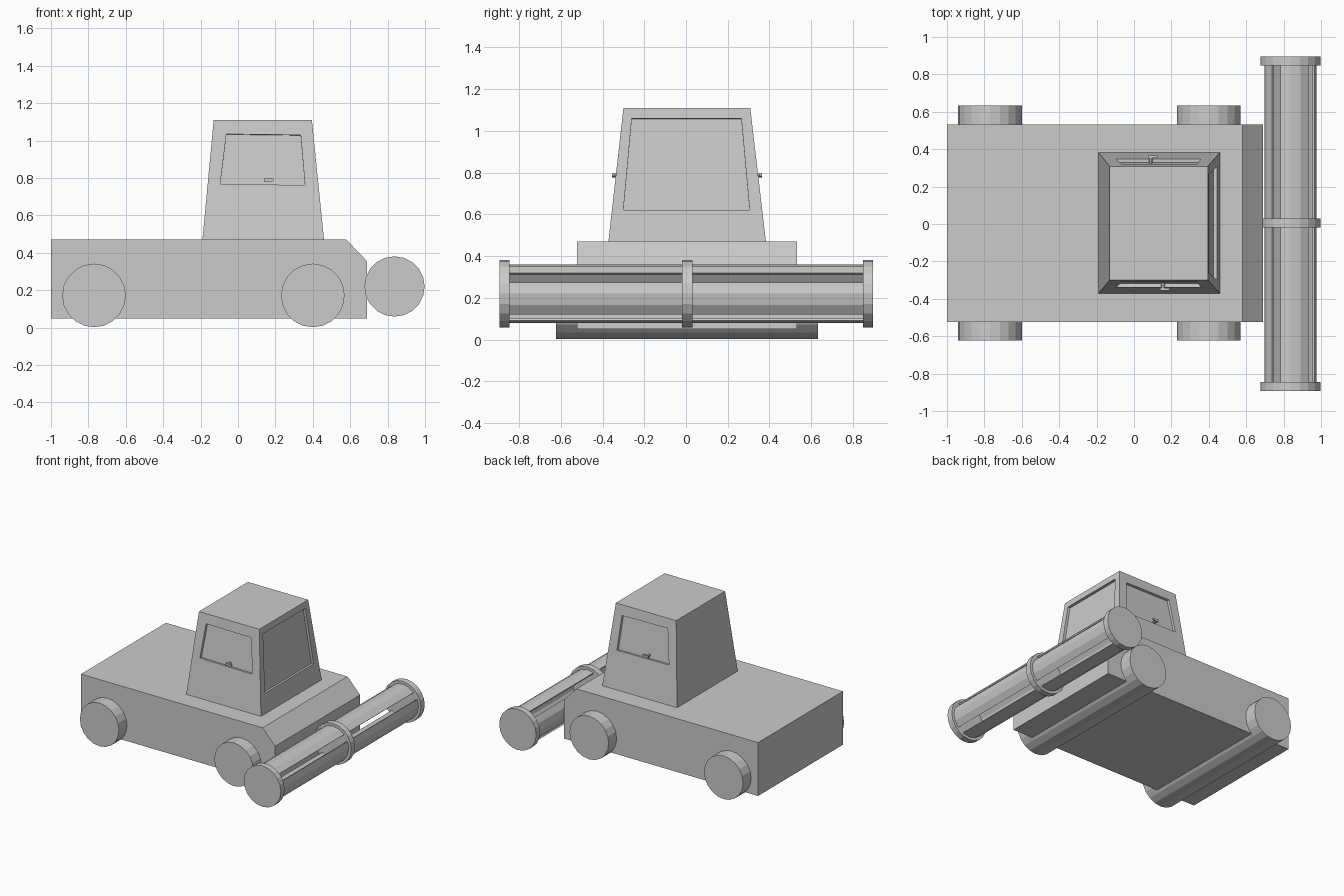
import bpy, bmesh, math
from mathutils import Vector

if "Cube" in bpy.data.objects:
    bpy.data.objects.remove(bpy.data.objects["Cube"])

grey = bpy.data.materials.new("light grey")
grey.diffuse_color = (0.6, 0.6, 0.6, 1)
grey.use_nodes = True
grey.node_tree.nodes["Principled BSDF"].inputs["Base Color"].default_value = grey.diffuse_color


def finish(name, bm):
    bmesh.ops.remove_doubles(bm, verts=bm.verts, dist=1e-5)
    bmesh.ops.recalc_face_normals(bm, faces=bm.faces)
    me = bpy.data.meshes.new(name)
    bm.to_mesh(me)
    bm.free()
    me.materials.append(grey)
    ob = bpy.data.objects.new(name, me)
    bpy.context.collection.objects.link(ob)
    return ob


def extrude_y(name, profile, y0, y1):
    """Closed x-z profile extruded along y."""
    bm = bmesh.new()
    a = [bm.verts.new((x, y0, z)) for x, z in profile]
    b = [bm.verts.new((x, y1, z)) for x, z in profile]
    n = len(profile)
    bm.faces.new(a)
    bm.faces.new(b)
    for i in range(n):
        j = (i + 1) % n
        bm.faces.new((a[i], a[j], b[j], b[i]))
    return finish(name, bm)


def arc(cx, cz, r, a0, a1, n):
    return [(cx + r * math.cos(math.radians(a0 + (a1 - a0) * i / n)),
             cz + r * math.sin(math.radians(a0 + (a1 - a0) * i / n))) for i in range(n + 1)]


def disc(name, cx, cz, r, y0, y1, sides=20):
    return extrude_y(name, arc(cx, cz, r, 0, 360, sides)[:-1], y0, y1)


# Body with chamfered nose
extrude_y("body", [(-1, 0.05), (0.69, 0.05), (0.69, 0.355), (0.58, 0.47), (-1, 0.47)], -0.523, 0.533)

# Wheels: one long roller per axle
disc("rear_wheels", -0.77, 0.172, 0.17, -0.623, 0.633)
disc("front_wheels", 0.40, 0.172, 0.17, -0.623, 0.633)

# Cab: tapered box with recessed windows on three sides
Z0, Z1, DEPTH = 0.47, 1.11, 0.02
low = [Vector(p) for p in ((-0.19, -0.372, Z0), (0.46, -0.372, Z0), (0.46, 0.383, Z0), (-0.19, 0.383, Z0))]
top = [Vector(p) for p in ((-0.13, -0.30, Z1), (0.395, -0.30, Z1), (0.395, 0.308, Z1), (-0.13, 0.308, Z1))]
side = [(-0.095, 0.768), (0.358, 0.762), (0.335, 1.03), (-0.062, 1.035)]
front = [(-0.30, 0.62), (0.305, 0.62), (0.265, 1.06), (-0.26, 1.06)]


def lerp(z, a, b):
    return a + (b - a) * (z - Z0) / (Z1 - Z0)


windows = {
    0: [Vector((x, lerp(z, -0.372, -0.30), z)) for x, z in side],
    1: [Vector((lerp(z, 0.46, 0.395), y, z)) for y, z in front],
    2: [Vector((side[i][0], lerp(side[i][1], 0.383, 0.308), side[i][1])) for i in (1, 0, 3, 2)],
}
bm = bmesh.new()


def quad(*pts):
    bm.faces.new([bm.verts.new(p) for p in pts])


quad(*low)
quad(*top)
for k in range(4):
    m = (k + 1) % 4
    outer = [low[k], low[m], top[m], top[k]]
    if k not in windows:
        quad(*outer)
        continue
    win = windows[k]
    normal = (outer[1] - outer[0]).cross(outer[3] - outer[0]).normalized()
    pane = [p - normal * DEPTH for p in win]
    for i in range(4):
        j = (i + 1) % 4
        quad(outer[i], outer[j], win[j], win[i])
        quad(win[i], win[j], pane[j], pane[i])
    quad(*pane)
finish("cab", bm)

# Door handles: stem with a grip
for label, x, face, out in (("right", 0.155, -0.31, -1), ("left", 0.09, 0.32, 1)):
    tip = face + out * 0.045
    disc(label + "_handle_stem", x, 0.787, 0.01, face, tip, 8)
    extrude_y(label + "_handle_grip",
              [(x - 0.015, 0.778), (x + 0.035, 0.783), (x + 0.035, 0.797), (x - 0.015, 0.797)],
              tip - out * 0.012, tip)

# Harvesting reel: three discs joined by four curved slats with open slots
RX, RZ = 0.837, 0.22
for name, y0, y1 in (("right", -0.893, -0.845), ("middle", -0.018, 0.03), ("left", 0.848, 0.896)):
    disc("reel_disc_" + name, RX, RZ, 0.161, y0, y1)
for i in range(4):
    a = -45 + 90 * i
    shape = arc(RX, RZ, 0.14, a, a + 67.5, 3) + arc(RX, RZ, 0.128, a + 67.5, a, 3)
    extrude_y("reel_slat_%d" % (i + 1), shape, -0.85, 0.853)
